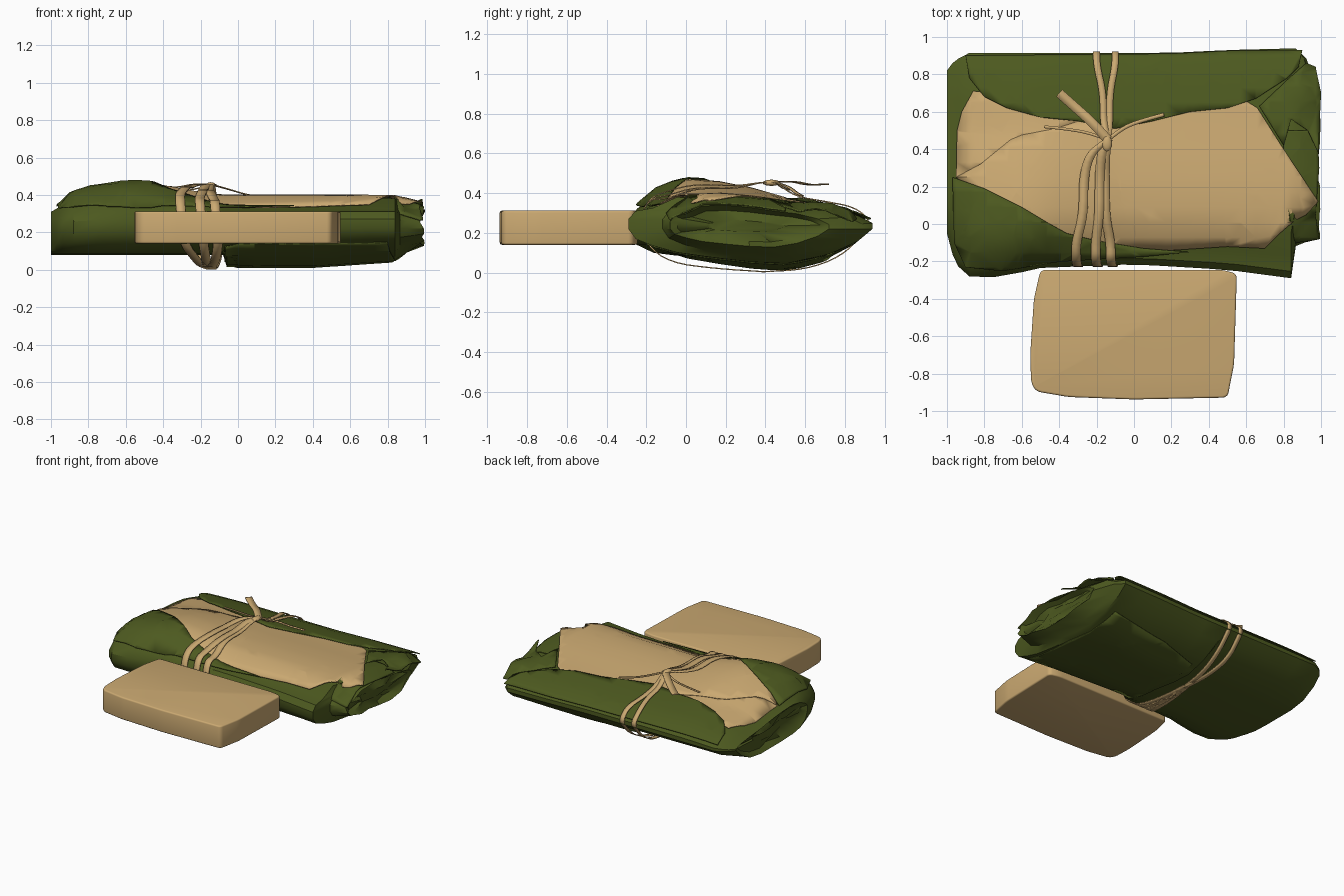
import bpy, bmesh, math, random
from mathutils import Vector

if "Cube" in bpy.data.objects:
    bpy.data.objects.remove(bpy.data.objects["Cube"])

random.seed(4)

def material(name, rgb):
    m = bpy.data.materials.new(name)
    m.diffuse_color = (*rgb, 1)
    m.use_nodes = True
    m.node_tree.nodes["Principled BSDF"].inputs["Base Color"].default_value = m.diffuse_color
    return m

GREEN = material("leaf green", (0.074, 0.101, 0.014))
TAN = material("baked tan", (0.6, 0.40, 0.168))

def finish(bm, name, mat, angle=35, thick=0):
    me = bpy.data.meshes.new(name)
    bm.to_mesh(me)
    bm.free()
    ob = bpy.data.objects.new(name, me)
    bpy.context.collection.objects.link(ob)
    me.materials.append(mat)
    if thick:
        s = ob.modifiers.new("thickness", 'SOLIDIFY')
        s.thickness, s.offset = thick, 0
    bpy.ops.object.select_all(action='DESELECT')
    ob.select_set(True)
    bpy.context.view_layer.objects.active = ob
    bpy.ops.object.shade_smooth_by_angle(angle=math.radians(angle))
    return ob

def lerp_table(x, xs, vs):
    if x <= xs[0]:
        return vs[0]
    for a, b, p, q in zip(xs, xs[1:], vs, vs[1:]):
        if x <= b:
            return p + (q - p) * (x - a) / (b - a)
    return vs[-1]

# bundle shape: plan edges plus top and underside heights
V = [0, .03, .1, .2, .35, .5, .65, .8, .93, 1]
TOP_L = [.27, .33, .41, .455, .445, .41, .36, .335, .30, .25]
TOP_R = [.27, .31, .325, .38, .385, .37, .345, .325, .29, .25]
BOT_L = [.20, .14, .10, .085, .08, .08, .08, .10, .16, .22]
BOT_R = [.22, .16, .12, .08, .05, .025, .015, .06, .14, .22]

def y_front(x):
    return lerp_table(x, [-1, -.96, -.9, -.72, -.5, 0, .5, .84, .86, .98],
                      [-.05, -.2, -.28, -.285, -.235, -.215, -.245, -.29, -.12, -.08])

def y_back(x):
    return lerp_table(x, [-1, -.97, -.9, .2, .5, .9, .98], [.82, .86, .915, .915, .93, .94, .72])

def height(x, y, top=True):
    v = (y - y_front(x)) / (y_back(x) - y_front(x))
    if top:
        w = lerp_table(x, [-.5, -.1], [0, 1])
        z = lerp_table(v, V, TOP_L) * (1 - w) + lerp_table(v, V, TOP_R) * w
        e = lerp_table(x, [-1, -.95, -.9, -.82, -.6, .84, .98], [.38, .5, .72, .86, 1, 1, .72])
    else:
        w = lerp_table(x, [-.08, -.06], [0, 1])
        z = lerp_table(v, V, BOT_L) * (1 - w) + lerp_table(v, V, BOT_R) * w
        e = lerp_table(x, [-1, .4, .84, .98], [1, 1, .85, .45])
    return .22 + (z - .22) * e

# leaf wrap: lofted body, ends closed by crumpled gussets
bm = bmesh.new()
rings = []
for x in [-1, -.97, -.94, -.88, -.75, -.6, -.5, -.35, -.2, -.08, -.06, .1, .25, .4, .55, .7, .84, .865, .92, .98]:
    ring = []
    for k, v in enumerate(V + V[::-1]):
        y = y_front(x) + (y_back(x) - y_front(x)) * v
        xj = x + (random.uniform(-.02, .02) if x > .9 else 0)
        ring.append(bm.verts.new((xj, y, height(x, y, k < len(V)))))
    rings.append(ring)

def bridge(a, b):
    for i in range(len(a)):
        j = (i + 1) % len(a)
        bm.faces.new((a[i], b[i], b[j], a[j]))

for a, b in zip(rings, rings[1:]):
    bridge(a, b)
for ring, d in ((rings[0], 1), (rings[-1], -1)):
    c = sum((v.co for v in ring), Vector()) / len(ring)
    for scale in (.75, .4):
        nxt = [bm.verts.new(c + Vector((0, (v.co.y - c.y) * (scale + .15), (v.co.z - c.z) * scale))
                            + Vector((d * random.uniform(.01, .05), 0, 0))) for v in ring]
        bridge(ring, nxt)
        ring = nxt
    bm.faces.new(ring)
bmesh.ops.recalc_face_normals(bm, faces=bm.faces)
finish(bm, "leaf_wrap", GREEN)

# sheets laid over the bundle
def drape(name, outline, mat, lift, top=True):
    bm = bmesh.new()
    f = bm.faces.new([bm.verts.new((x, y, 0)) for x, y in outline])
    f.normal_update()
    if f.normal.z < 0:
        f.normal_flip()
    bmesh.ops.triangulate(bm, faces=bm.faces[:])
    for axis in (0, 1):
        for i in range(-12, 13):
            co, no = Vector(), Vector()
            co[axis], no[axis] = i * .08 + .01, 1
            bmesh.ops.bisect_plane(bm, geom=bm.verts[:] + bm.edges[:] + bm.faces[:],
                                   plane_co=co, plane_no=no)
    for v in bm.verts:
        up = lift(v.co.x, v.co.y) if callable(lift) else lift
        v.co.z = height(v.co.x, v.co.y, top) + (up if top else -up)
    finish(bm, name, mat, 30, .006)

drape("bread_top", [(-.95, .25), (-.82, .32), (-.66, .45), (-.6, .475), (-.42, .51), (-.2, .58), (.3, .66),
                    (.58, .67), (.66, .62), (.8, .4), (.985, .12), (.92, .05), (.86, .02), (.78, -.05),
                    (.7, -.13), (.5, -.12), (.2, -.14), (.03, -.13), (-.15, -.15), (-.4, -.1), (-.7, .05)],
      TAN, lambda x, y: .014 + .1 * max(0, x - .86))
drape("inner_fold", [(-.95, .25), (-.945, .5), (-.92, .6), (-.86, .71), (-.7, .7), (-.35, .64), (-.2, .56),
                     (-.42, .49), (-.62, .45), (-.75, .33)], TAN, .009)
drape("front_fold", [(-.97, .25), (-.8, .19), (-.6, .09), (-.45, .0), (-.36, -.05), (-.2, -.09), (.05, -.13),
                     (.3, -.15), (.05, -.175), (-.4, -.2), (-.7, -.25), (-.9, -.23), (-.96, -.1)], GREEN, .024)
drape("back_flap", [(-.9, .9), (-.88, .78), (-.8, .68), (-.68, .62), (-.5, .57), (-.3, .55), (-.1, .51),
                    (.1, .55), (.3, .6), (.5, .62), (.65, .67), (.82, .78), (.88, .84), (.9, .93), (.5, .925), (.2, .91)],
      GREEN, lambda x, y: .018 + .04 * max(0, .7 - y))
drape("end_flap_upper", [(.67, .63), (.83, .78), (.92, .86), (.97, .84), (1.0, .7), (.985, .38), (.93, .5),
                         (.84, .56), (.8, .42)],
      GREEN, lambda x, y: .012 + .25 * max(0, x - .8) * (1 + math.sin((y - .63) * 20)) / 2)
drape("end_flap_lower", [(.8, .2), (.86, -.1), (.99, -.08), (.97, .05), (.99, .3), (.98, .5), (.8, .5)],
      GREEN, .008)
drape("under_leaf", [(-.07, -.14), (.4, -.17), (.8, -.2), (.84, .3), (.8, .75), (.3, .7), (-.07, .6)],
      GREEN, .004, False)

# cord strips
def strip(name, pts, width, flat=False):
    P = [Vector(p) for p in pts]
    for _ in range(2):   # corner rounding
        Q = [P[0]]
        for a, b in zip(P, P[1:]):
            Q += [a.lerp(b, .25), a.lerp(b, .75)]
        P = Q + [P[-1]]
    bm = bmesh.new()
    pairs = []
    for i, p in enumerate(P):
        t = P[min(i + 1, len(P) - 1)] - P[max(i - 1, 0)]
        side = Vector((1, 0, 0))
        if flat and t.xy.length > 1e-5:
            side = Vector((-t.y, t.x, 0)).normalized()
        pairs.append([bm.verts.new(p + side * width * s) for s in (-.5, .5)])
    for a, b in zip(pairs, pairs[1:]):
        bm.faces.new((a[0], a[1], b[1], b[0]))
    finish(bm, name, TAN, 40, .006)

def over(x, y, up=.035):
    return (x, y, height(x, y) + up)

KNOT = (-.14, .45, .455)
for i, (x0, x1) in enumerate([(-.31, -.27), (-.205, -.185), (-.125, -.155)]):
    xb = (-.22, -.17, -.12)[i]
    strip(f"front_cord_{i + 1}", [KNOT, (x1 * .7 - .045, .38, .455), over(x1, .25), over(x1, .05), over(x0, -.1),
                                  (x0, -.19, .37), (x0 + .01, -.235, .26), (x0 + .02, -.2, .14),
                                  (xb, -.08, .05), (xb * .5 - .08, .15, .02), (-.14, .4, .004)], .05)
for i, (x0, x1) in enumerate([(-.2, -.165), (-.1, -.13)]):
    strip(f"back_cord_{i + 1}", [KNOT, over(x1, .55, .04), over(x1, .7), (x0, .85, .33), (x0, .93, .26),
                                 (x0, .9, .2), (x0, .78, .08), (x0 * .5 - .07, .6, .015), (-.14, .38, .004)], .036)
strip("cord_tail", [KNOT, (-.22, .54, .46), (-.31, .62, .44), (-.4, .7, .445)], .05, True)
strip("thin_tail_right", [KNOT, (-.05, .52, .43), (.05, .555, .40), (.16, .585, .385)], .02, True)
strip("thin_tail_left", [KNOT, (-.25, .49, .425), (-.38, .51, .42), (-.48, .52, .415)], .015, True)

# knot
bm = bmesh.new()
bmesh.ops.create_uvsphere(bm, u_segments=10, v_segments=6, radius=1)
for v in bm.verts:
    v.co = Vector((v.co.x * .028, v.co.y * .045, v.co.z * .016)) + Vector((-.145, .43, .452))
finish(bm, "cord_knot", TAN, 60)

# loose bread slab
bm = bmesh.new()
plan = [(-.525, -.895), (-.35, -.925), (0, -.938), (.5, -.928), (.535, -.75), (.55, -.265),
        (.47, -.245), (-.5, -.245), (-.535, -.4), (-.555, -.7), (-.55, -.85)]
base = [bm.verts.new((x, y, .14)) for x, y in plan]
roof = [bm.verts.new((x, y, .312)) for x, y in plan]
bm.faces.new(base[::-1])
bm.faces.new(roof)
for i in range(len(plan)):
    j = (i + 1) % len(plan)
    bm.faces.new((base[i], base[j], roof[j], roof[i]))
ups = [e for e in bm.edges if abs(e.verts[0].co.z - e.verts[1].co.z) > .1]
bmesh.ops.bevel(bm, geom=ups, offset=.025, segments=3, profile=.5, affect='EDGES', clamp_overlap=True)
rims = [e for e in bm.edges if abs(e.verts[0].co.z - e.verts[1].co.z) < .01]
bmesh.ops.bevel(bm, geom=rims, offset=.02, segments=3, profile=.5, affect='EDGES', clamp_overlap=True)
finish(bm, "bread_slab", TAN, 50)
